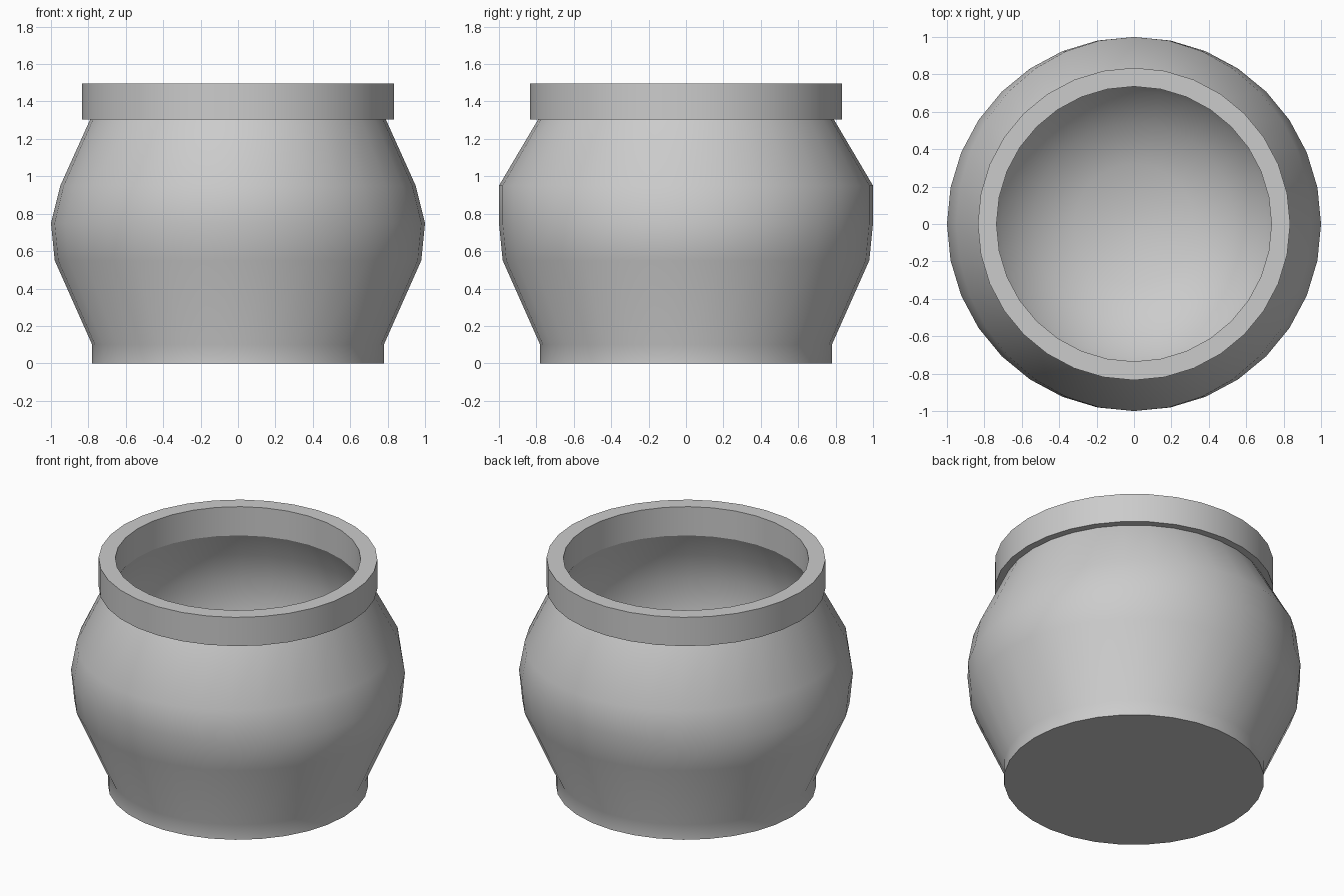
import bpy, bmesh, math

if "Cube" in bpy.data.objects:
    bpy.data.objects.remove(bpy.data.objects["Cube"])

SEG = 32


def lathe(name, rings, closed=False, cap=False, flip=False, angle=35):
    """Join (rx, ry, z) rings into a turned shape."""
    bm = bmesh.new()
    loops = []
    for rx, ry, z in rings:
        loops.append([bm.verts.new((rx * math.cos(2 * math.pi * i / SEG),
                                    ry * math.sin(2 * math.pi * i / SEG), z))
                      for i in range(SEG)])
    pairs = list(zip(loops, loops[1:]))
    if closed:
        pairs.append((loops[-1], loops[0]))
    for a, b in pairs:
        for i in range(SEG):
            j = (i + 1) % SEG
            bm.faces.new((a[i], a[j], b[j], b[i]))
    if cap:
        bm.faces.new(list(reversed(loops[0])))
    if flip:
        bmesh.ops.reverse_faces(bm, faces=bm.faces[:])
    mesh = bpy.data.meshes.new(name)
    bm.to_mesh(mesh)
    bm.free()
    obj = bpy.data.objects.new(name, mesh)
    bpy.context.collection.objects.link(obj)
    bpy.ops.object.select_all(action='DESELECT')
    obj.select_set(True)
    bpy.context.view_layer.objects.active = obj
    bpy.ops.object.shade_smooth_by_angle(angle=math.radians(angle))
    return obj


# Bulging outer wall with foot and flat base
lathe("pot_body", [
    (0.78, 0.78, 0.0), (0.78, 0.78, 0.10), (0.98, 0.98, 0.55),
    (1.0, 1.0, 0.75), (0.95, 1.0, 0.95), (0.79, 0.79, 1.305)], cap=True)

# Rounded hollow inside
inner = [(0.06, 0.09), (0.32, 0.12), (0.54, 0.22), (0.71, 0.38), (0.82, 0.56),
         (0.87, 0.76), (0.87, 0.96), (0.82, 1.14), (0.735, 1.305)]
lathe("pot_interior", [(r, r, z) for r, z in inner], cap=True, flip=True)

# Square-section rim
rim = [(0.735, 1.305), (0.835, 1.305), (0.835, 1.495), (0.735, 1.495)]
lathe("pot_rim", [(r, r, z) for r, z in rim], closed=True)
